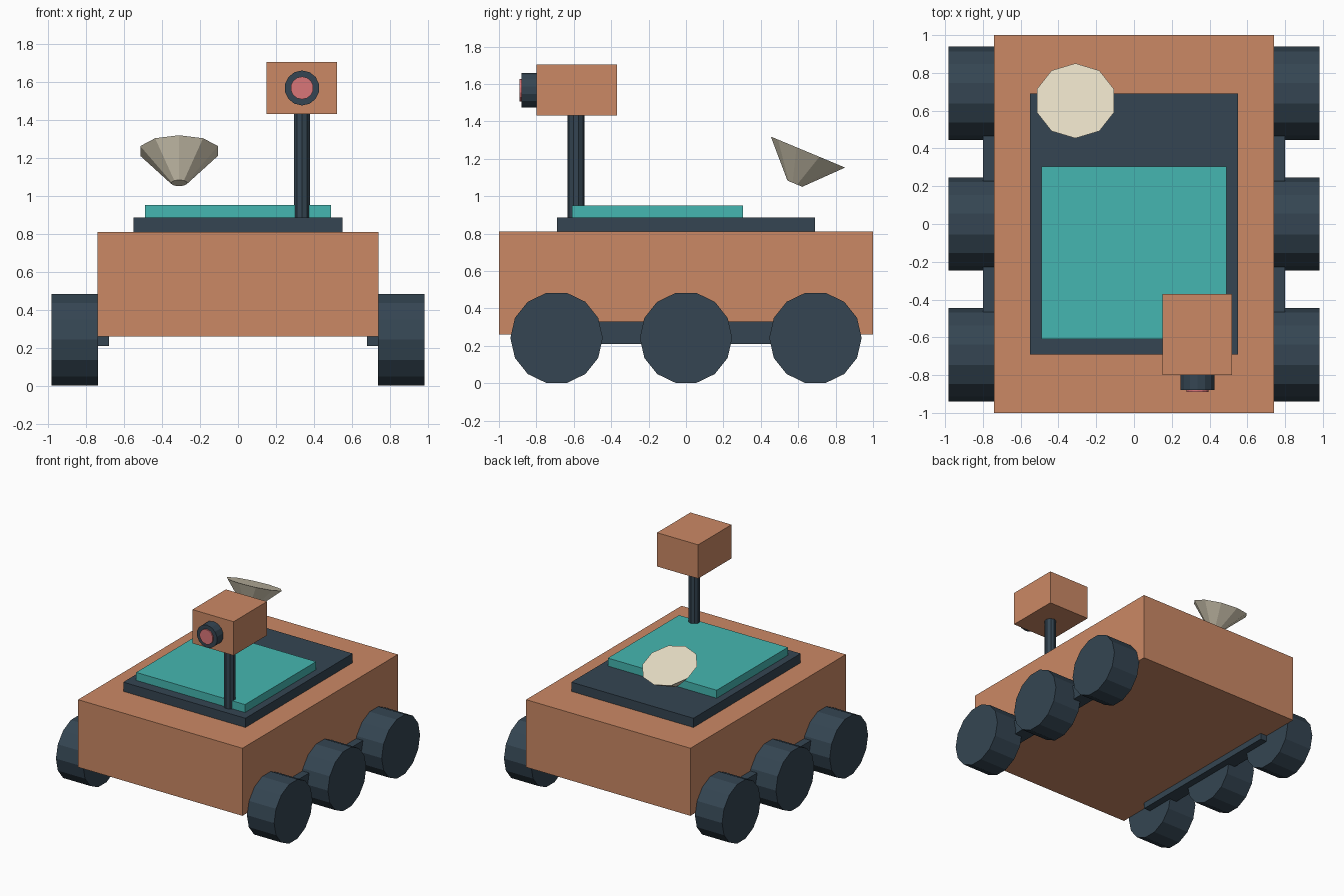
import bpy, bmesh
from math import pi
from mathutils import Matrix, Vector

if "Cube" in bpy.data.objects:
    bpy.data.objects.remove(bpy.data.objects["Cube"])


def material(name, rgb):
    m = bpy.data.materials.new(name)
    m.diffuse_color = (*rgb, 1)
    m.use_nodes = True
    m.node_tree.nodes["Principled BSDF"].inputs["Base Color"].default_value = m.diffuse_color
    return m


ORANGE = material("orange_paint", (0.60, 0.25, 0.13))
DARK = material("dark_metal", (0.035, 0.06, 0.085))
TEAL = material("teal_panel", (0.06, 0.47, 0.44))
CREAM = material("cream_dish", (0.77, 0.70, 0.54))
PINK = material("pink_glass", (0.70, 0.18, 0.19))


def finish(name, bm, mat):
    bmesh.ops.recalc_face_normals(bm, faces=bm.faces)
    mesh = bpy.data.meshes.new(name)
    bm.to_mesh(mesh)
    bm.free()
    mesh.materials.append(mat)
    ob = bpy.data.objects.new(name, mesh)
    bpy.context.collection.objects.link(ob)
    return ob


def box(name, lo, hi, mat):
    lo, hi = Vector(lo), Vector(hi)
    bm = bmesh.new()
    bmesh.ops.create_cube(bm, size=1, matrix=Matrix.Translation((lo + hi) / 2)
                          @ Matrix.Diagonal((*(hi - lo), 1)))
    return finish(name, bm, mat)


def cone(name, centre, r1, r2, depth, sides, mat, angle=0, axis='X'):
    bm = bmesh.new()
    bmesh.ops.create_cone(bm, cap_ends=True, segments=sides, radius1=r1,
                          radius2=r2, depth=depth,
                          matrix=Matrix.Translation(centre) @ Matrix.Rotation(angle, 4, axis))
    return finish(name, bm, mat)


# Chassis and solar deck
box("body", (-0.74, -1, 0.26), (0.74, 1, 0.81), ORANGE)
box("deck", (-0.55, -0.69, 0.81), (0.55, 0.69, 0.885), DARK)
box("solar_panel", (-0.49, -0.61, 0.885), (0.49, 0.305, 0.95), TEAL)

# Wheels and the beams joining them, on both sides
for side, s in (("left", -1), ("right", 1)):
    x0, x1 = sorted((s * 0.68, s * 0.80))
    box(side + "_suspension_beam", (x0, -0.69, 0.21), (x1, 0.69, 0.33), DARK)
    for label, y in (("front", -0.692), ("middle", 0), ("back", 0.692)):
        cone(f"{side}_{label}_wheel", (s * 0.86, y, 0.242), 0.247, 0.247, 0.245,
             14, DARK, pi / 2, 'Y')

# Camera mast, head and lens
cone("mast", (0.337, -0.588, 1.16), 0.045, 0.045, 0.55, 10, DARK)
box("camera_head", (0.15, -0.80, 1.43), (0.52, -0.37, 1.705), ORANGE)
cone("lens_barrel", (0.337, -0.83, 1.567), 0.092, 0.092, 0.10, 14, DARK, pi / 2)
cone("lens_glass", (0.337, -0.86, 1.567), 0.06, 0.06, 0.06, 14, PINK, pi / 2)

# Tilted antenna dish
cone("antenna_dish", (-0.31, 0.617, 1.151), 0.043, 0.215, 0.183, 10, CREAM, -0.395)
